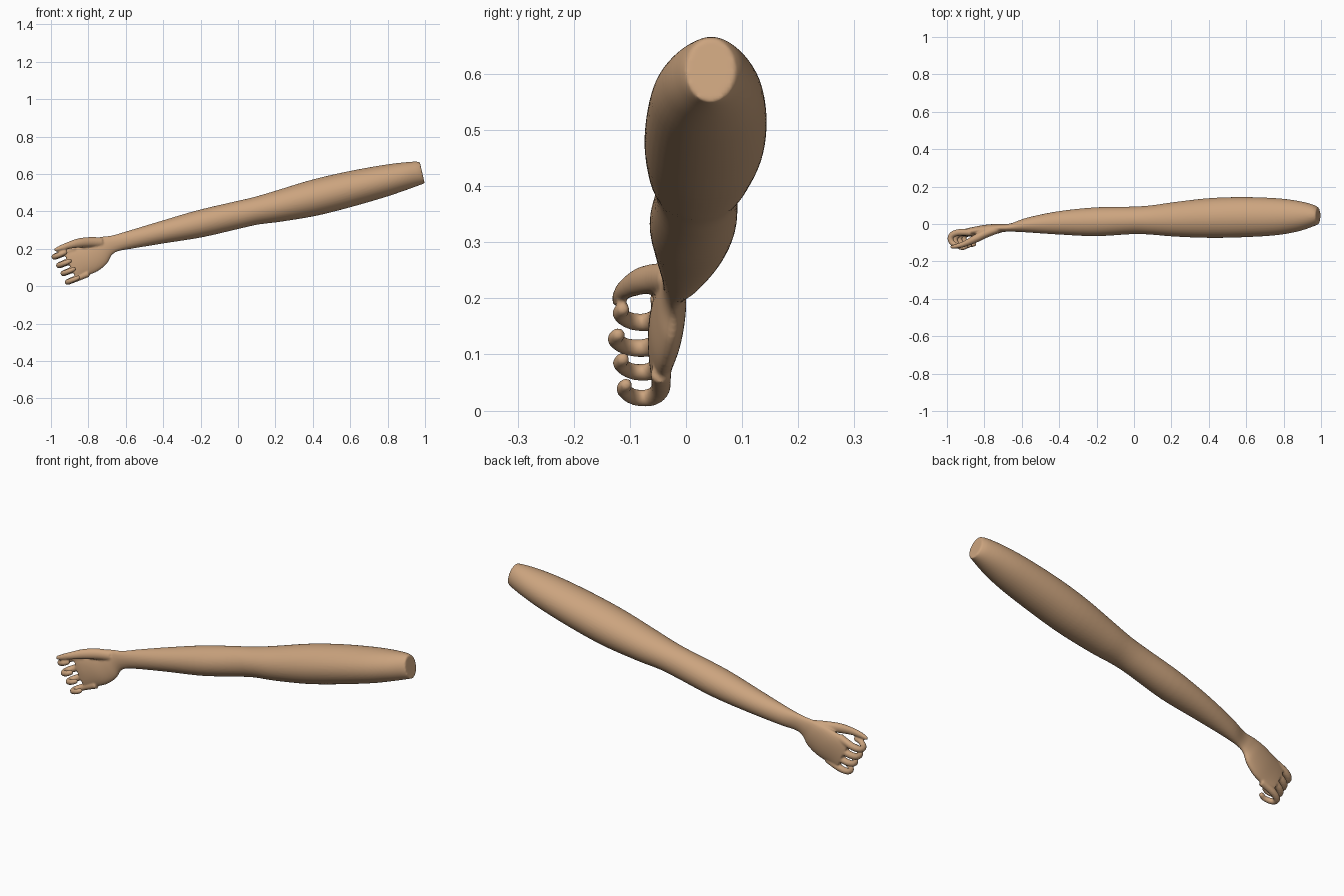
import bpy, bmesh, math
from mathutils import Vector

if "Cube" in bpy.data.objects:
    bpy.data.objects.remove(bpy.data.objects["Cube"])

skin = bpy.data.materials.new("tan skin")
skin.diffuse_color = (0.6, 0.37, 0.21, 1)
skin.use_nodes = True
skin.node_tree.nodes["Principled BSDF"].inputs["Base Color"].default_value = skin.diffuse_color

bm = bmesh.new()


def resample(rows, steps):
    """Catmull-Rom interpolation through rows of numbers."""
    rows = [Vector(r) for r in rows]
    out = []
    for i in range(len(rows) - 1):
        a, b, c, d = rows[max(i - 1, 0)], rows[i], rows[i + 1], rows[min(i + 2, len(rows) - 1)]
        for s in range(steps):
            t = s / steps
            out.append(b + (c - a) * (t / 2) + (2 * a - 5 * b + 4 * c - d) * (t * t / 2)
                       + (3 * b - a - 3 * c + d) * (t ** 3 / 2))
    return out + [rows[-1]]


def loft(rings, n):
    """Closed skin over rings given as (centre, half axis, half axis)."""
    loops = []
    for centre, u, v in rings:
        loops.append([bm.verts.new(centre + u * math.cos(k * math.tau / n) + v * math.sin(k * math.tau / n))
                      for k in range(n)])
    for a, b in zip(loops, loops[1:]):
        for k in range(n):
            bm.faces.new((a[k], a[(k + 1) % n], b[(k + 1) % n], b[k]))
    bm.faces.new(loops[0][::-1])
    bm.faces.new(loops[-1])


def tube(points, flat=1.0):
    """Round-ended digit through rows of (x, y, z, radius)."""
    rows = resample(points, 6)
    rings = []
    for i, r in enumerate(rows):
        p = r.xyz
        t = (rows[min(i + 1, len(rows) - 1)].xyz - rows[max(i - 1, 0)].xyz).normalized()
        side = Vector((-0.38, 0, 0.92))
        side = (side - t * side.dot(t)).normalized()
        rings.append((p, side * r.w, t.cross(side) * r.w * flat))
    # rounded tip
    p, u, v = rings[-1]
    for a in (0.5, 1.0, 1.4):
        rings.append((p + t * rows[-1].w * math.sin(a), u * math.cos(a), v * math.cos(a)))
    loft(rings, 16)


# arm and palm: top x, top z, bottom x, bottom z, front y, back y
stations = [
    (0.972, 0.664, 0.998, 0.550, 0.000, 0.088),
    (0.940, 0.666, 0.965, 0.538, -0.015, 0.105),
    (0.860, 0.659, 0.890, 0.511, -0.040, 0.124),
    (0.740, 0.642, 0.780, 0.474, -0.060, 0.138),
    (0.560, 0.608, 0.600, 0.422, -0.071, 0.144),
    (0.380, 0.565, 0.420, 0.377, -0.074, 0.138),
    (0.200, 0.510, 0.230, 0.345, -0.067, 0.117),
    (0.080, 0.475, 0.110, 0.330, -0.057, 0.100),
    (-0.020, 0.452, 0.010, 0.308, -0.054, 0.093),
    (-0.220, 0.405, -0.190, 0.262, -0.065, 0.089),
    (-0.420, 0.346, -0.390, 0.230, -0.056, 0.068),
    (-0.580, 0.298, -0.560, 0.202, -0.045, 0.034),
    (-0.670, 0.272, -0.640, 0.187, -0.041, 0.004),
    (-0.730, 0.264, -0.675, 0.165, -0.043, 0.000),
    (-0.790, 0.250, -0.700, 0.121, -0.053, 0.000),
    (-0.850, 0.228, -0.750, 0.080, -0.064, -0.006),
    (-0.905, 0.208, -0.820, 0.050, -0.068, -0.018),
    (-0.935, 0.188, -0.858, 0.028, -0.066, -0.026),
]
rings = []
for xt, zt, xb, zb, y0, y1 in resample(stations, 5):
    ym = (y0 + y1) / 2
    rings.append((Vector(((xt + xb) / 2, ym, (zt + zb) / 2)),
                  Vector(((xt - xb) / 2, 0, (zt - zb) / 2)), Vector((0, (y1 - y0) / 2, 0))))
loft(rings, 40)

# curled fingers: outermost x and z of the bend, depth of the curl, radius
along = Vector((0.92, 0, 0.38))
profile = [(0.120, 0.00), (0.050, 0.00), (0.013, 0.16), (0.000, 0.45),
           (0.010, 0.78), (0.040, 1.00), (0.062, 0.94)]
for x, z, front, rad in [(-0.981, 0.157, -0.117, 0.0195), (-0.957, 0.111, -0.126, 0.0195),
                         (-0.934, 0.068, -0.117, 0.0185), (-0.911, 0.022, -0.111, 0.0185)]:
    pts = []
    for i, (back, curl) in enumerate(profile):
        p = Vector((x, -0.045 + (front + 0.045) * curl, z)) + along * back
        pts.append((*p, rad * (1 - 0.055 * i)))
    tube(pts)

# thumb arching over the curled fingers
tube([(-0.730, -0.028, 0.235, 0.026), (-0.790, -0.050, 0.236, 0.027), (-0.850, -0.080, 0.231, 0.025),
      (-0.905, -0.106, 0.218, 0.019), (-0.945, -0.118, 0.205, 0.015), (-0.972, -0.122, 0.195, 0.011)], 0.85)

bmesh.ops.recalc_face_normals(bm, faces=bm.faces)
mesh = bpy.data.meshes.new("arm")
bm.to_mesh(mesh)
bm.free()
mesh.materials.append(skin)
arm = bpy.data.objects.new("arm", mesh)
bpy.context.collection.objects.link(arm)
bpy.context.view_layer.objects.active = arm
arm.select_set(True)

# fuse palm and digits into one smooth skin
fuse = arm.modifiers.new("fuse", 'REMESH')
fuse.mode = 'VOXEL'
fuse.voxel_size = 0.005
bpy.ops.object.modifier_apply(modifier="fuse")
relax = arm.modifiers.new("relax", 'SMOOTH')
relax.factor = 0.5
relax.iterations = 4
bpy.ops.object.modifier_apply(modifier="relax")
bpy.ops.object.shade_smooth_by_angle(angle=math.radians(50))
